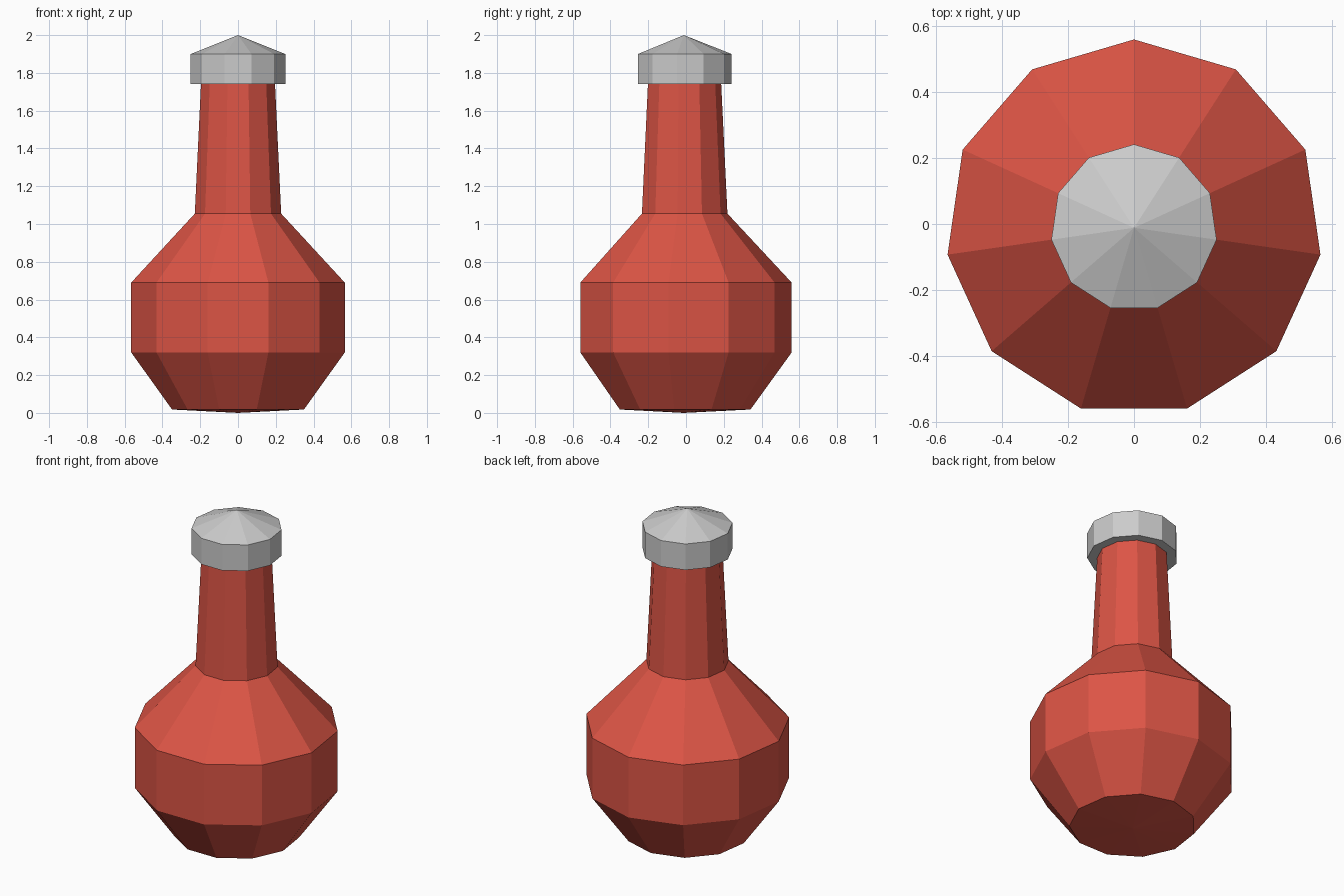
import bpy, bmesh, math

if "Cube" in bpy.data.objects:
    bpy.data.objects.remove(bpy.data.objects["Cube"])

SIDES = 11
CENTRE_Y = -0.0116  # centres the odd-sided outline on y = 0


def lathe(name, profile, material=None):
    """Revolve (radius, z) points into a flat-faced part; radius 0 makes a tip."""
    bm = bmesh.new()
    rings = []
    for r, z in profile:
        if r == 0:
            rings.append([bm.verts.new((0, CENTRE_Y, z))] * SIDES)
        else:
            ring = []
            for i in range(SIDES):
                a = math.pi / 2 + 2 * math.pi * i / SIDES
                ring.append(bm.verts.new((r * math.cos(a), CENTRE_Y + r * math.sin(a), z)))
            rings.append(ring)
    for low, high in zip(rings, rings[1:]):
        for i in range(SIDES):
            j = (i + 1) % SIDES
            corners = [low[i], low[j], high[j], high[i]]
            bm.faces.new(list(dict.fromkeys(corners)))
    mesh = bpy.data.meshes.new(name)
    bm.to_mesh(mesh)
    bm.free()
    obj = bpy.data.objects.new(name, mesh)
    bpy.context.collection.objects.link(obj)
    if material:
        mesh.materials.append(material)
    return obj


red = bpy.data.materials.new("red")
red.diffuse_color = (0.72, 0.09, 0.06, 1)
red.use_nodes = True
red.node_tree.nodes["Principled BSDF"].inputs["Base Color"].default_value = red.diffuse_color

# Bottle: shallow pointed base, round belly, shoulder and tapering neck
lathe("bottle", [(0, 0), (0.353, 0.018), (0.571, 0.32), (0.571, 0.69),
                 (0.231, 1.055), (0.198, 1.74)], red)

# Cap: overhanging rim, straight side and low pointed top
lathe("cap", [(0.198, 1.74), (0.253, 1.74), (0.253, 1.90), (0, 2.0)])
